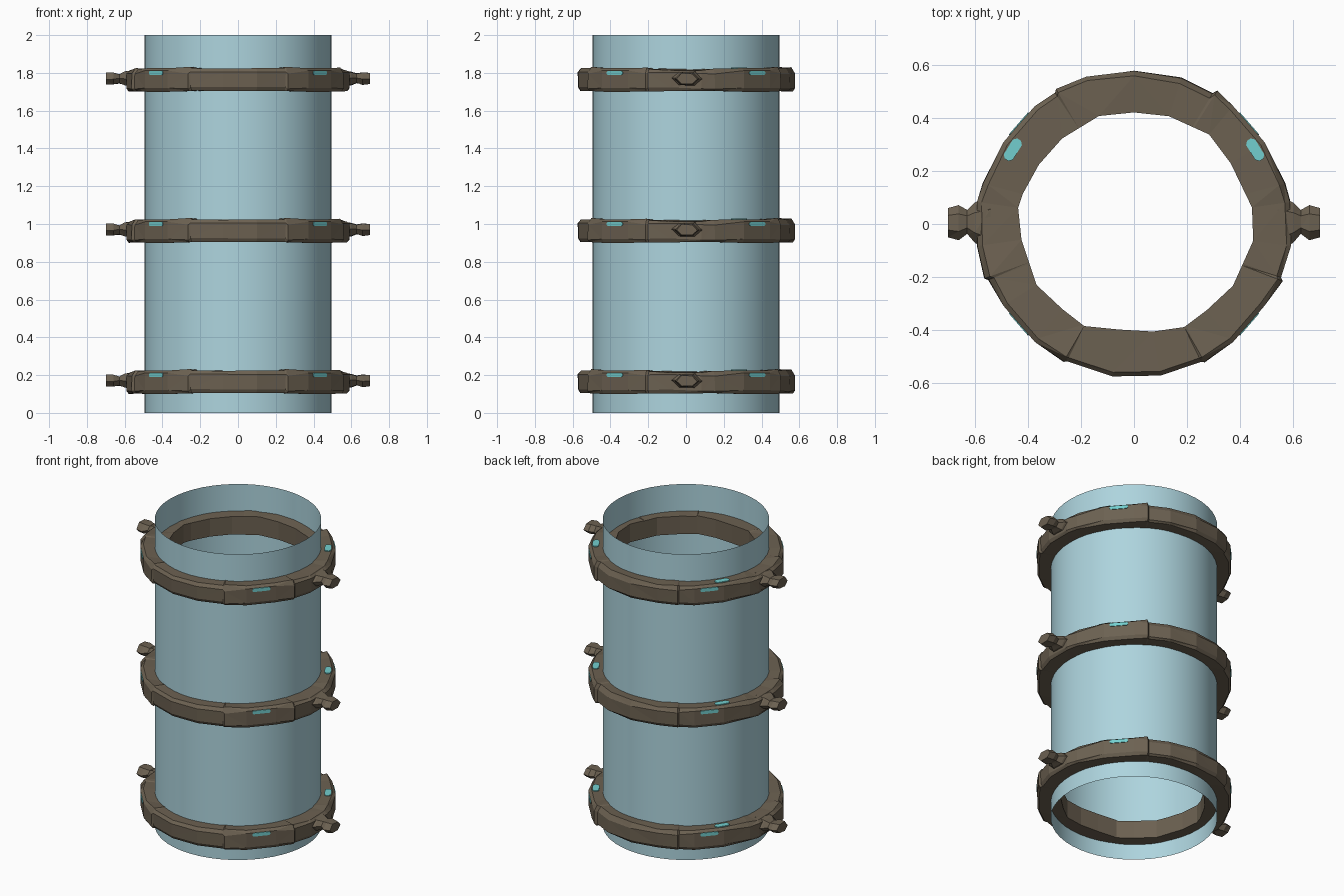
import bpy, bmesh, math, random
from mathutils import Vector, Matrix

if "Cube" in bpy.data.objects:
    bpy.data.objects.remove(bpy.data.objects["Cube"])

random.seed(4)


def material(name, rgb):
    m = bpy.data.materials.new(name)
    m.diffuse_color = (*rgb, 1)
    m.use_nodes = True
    m.node_tree.nodes["Principled BSDF"].inputs["Base Color"].default_value = m.diffuse_color
    return m


GLASS = material("pale blue glass", (0.42, 0.66, 0.73))
BROWN = material("dark brown stone", (0.15, 0.12, 0.083))
CYAN = material("glowing cyan", (0.17, 0.62, 0.62))


def mesh_from(bm, name, mat):
    bmesh.ops.recalc_face_normals(bm, faces=bm.faces)
    me = bpy.data.meshes.new(name)
    bm.to_mesh(me)
    bm.free()
    me.materials.append(mat)
    return me


def add_object(name, me, z=0):
    ob = bpy.data.objects.new(name, me)
    ob.location.z = z
    bpy.context.collection.objects.link(ob)
    return ob


def polar(deg, r, z):
    a = math.radians(deg)
    return Vector((r * math.cos(a), r * math.sin(a), z))


def loft(bm, sections, closed):
    """Skin matching closed sections; cap the ends unless closed."""
    rows = [[bm.verts.new(p) for p in s] for s in sections]
    n = len(rows[0])
    pairs = list(zip(rows, rows[1:]))
    if closed:
        pairs.append((rows[-1], rows[0]))
    for a, b in pairs:
        for i in range(n):
            j = (i + 1) % n
            bm.faces.new((a[i], a[j], b[j], b[i]))
    if not closed:
        bm.faces.new(rows[0])
        bm.faces.new(rows[-1])


# Outer outline of a band: angle, radius, top height (paired angles are cracks)
OUTER = [(8, .595, .213), (15, .59, .222), (32, .58, .225), (50, .58, .225),
         (58, .592, .232), (59, .575, .225), (72, .58, .225), (90, .577, .23),
         (108, .58, .225), (120, .585, .232), (121, .575, .225),
         (130, .58, .225), (148, .58, .225), (165, .59, .222),
         (172, .597, .213), (188, .597, .213), (200, .6, .225),
         (201, .588, .22), (212, .58, .225), (230, .58, .225),
         (243, .583, .232), (244, .572, .225), (262, .577, .222),
         (280, .577, .225), (296, .575, .225), (297, .585, .232),
         (310, .58, .225), (328, .58, .225), (339, .6, .228),
         (340, .588, .22), (352, .595, .213)]
# Ragged inner opening
INNER = [(.45, .05), (.32, .32), (.10, .42), (-.11, .42), (-.29, .31),
         (-.40, .17), (-.45, .02), (-.36, -.25), (-.18, -.39), (.16, -.41),
         (.36, -.26), (.45, -.06)]
PLATE_ANGLES = (41, 139, 221, 319)


def inner_radius(deg):
    d = polar(deg, 1, 0)
    for (ax, ay), (bx, by) in zip(INNER, INNER[1:] + INNER[:1]):
        ca, cb = ax * d.y - ay * d.x, bx * d.y - by * d.x
        if ca >= 0 >= cb and ax * d.x + ay * d.y > 0:
            t = ca / (ca - cb)
            return math.hypot(ax + t * (bx - ax), ay + t * (by - ay))
    return .44


def band_mesh():
    bm = bmesh.new()
    sections = []
    for deg, r, top in OUTER:
        flat = any(abs(deg - p) < 10 for p in PLATE_ANGLES)
        j = 0 if flat else random.uniform(-.007, .007)
        ri = inner_radius(deg)
        sections.append([
            polar(deg, ri, .105), polar(deg, r - .012, .1 + abs(j)),
            polar(deg, r, .12 + j), polar(deg, r + j / 2, .212 if flat else .2 + j),
            polar(deg, r - .018 + j, top), polar(deg, ri, .222 + j / 2)])
    loft(bm, sections, True)
    # Flared lug on each side: distance, half width, half height, sideways offset
    for side in (1, -1):
        rows = []
        for x, hy, hz, oy in ((.54, .11, .045, .0), (.60, .075, .038, .005),
                              (.628, .045, .026, .008), (.66, .066, .034, .005),
                              (.70, .055, .03, .005)):
            rows.append([Vector((side * x, oy + hy * math.cos(k * math.pi / 3),
                                 .17 + hz * 1.1 * math.sin(k * math.pi / 3)
                                 + random.uniform(-.004, .004)))
                         for k in range(6)])
        loft(bm, rows, False)
    bmesh.ops.triangulate(bm, faces=bm.faces)
    return mesh_from(bm, "band", BROWN)


def add_plate(bm, centre, u, v, length, width):
    """Thin strip with clipped corners lying in the u, v plane."""
    n = u.cross(v) * .003
    c, a, b = width * .3, length / 2, width / 2
    outline = [(a, b - c), (a - c, b), (c - a, b), (-a, b - c),
               (-a, c - b), (c - a, -b), (a - c, -b), (a, c - b)]
    loft(bm, [[centre + u * x + v * y + n * s for x, y in outline]
              for s in (-1, 1)], False)


def lights_mesh():
    bm = bmesh.new()
    up = Vector((0, 0, 1))
    # Strips on the outer wall
    for deg in PLATE_ANGLES:
        r = .58 * math.cos(math.radians(9)) + .001
        add_plate(bm, polar(deg, r, .2), polar(deg + 90, 1, 0), up, .11, .022)
    # Strips on the upper face
    for deg in (31.5, 148.5):
        add_plate(bm, polar(deg, .535, .2265), polar(deg + 90, 1, 0),
                  polar(deg, 1, 0), .09, .04)
    return mesh_from(bm, "light_strips", CYAN)


# Open glass tube
bm = bmesh.new()
bmesh.ops.create_cone(bm, cap_ends=False, segments=48, radius1=.494,
                      radius2=.494, depth=2,
                      matrix=Matrix.Translation((0, 0, 1)))
for f in bm.faces:
    f.smooth = True
add_object("glass_tube", mesh_from(bm, "glass_tube", GLASS))

# Three identical bands with light strips
band, lights = band_mesh(), lights_mesh()
for name, z in (("lower", 0), ("middle", .8), ("upper", 1.6)):
    add_object(name + "_band", band, z)
    add_object(name + "_light_strips", lights, z)
